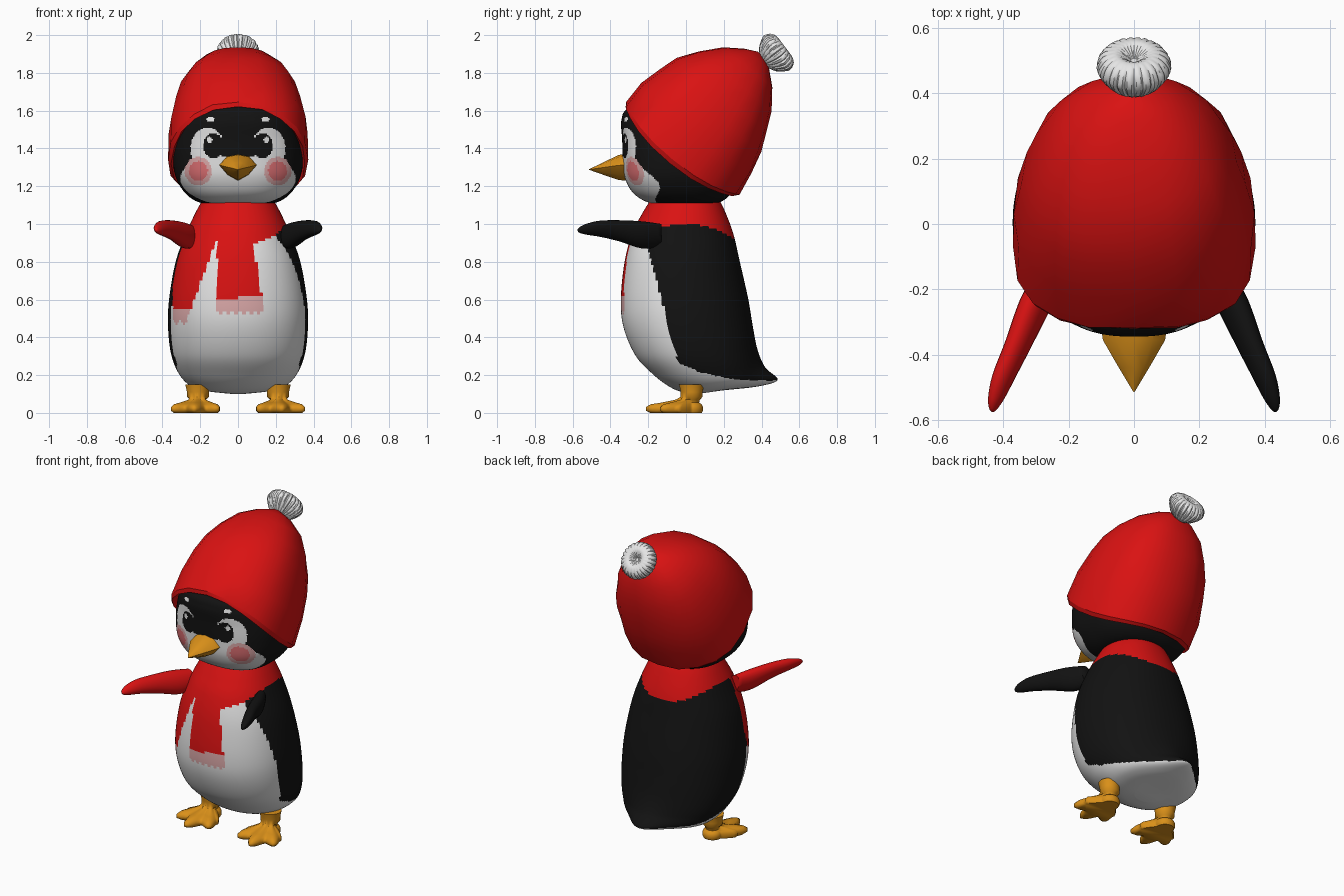
import bpy, bmesh, math, random
from mathutils import Vector

random.seed(4)
if "Cube" in bpy.data.objects:
    bpy.data.objects.remove(bpy.data.objects["Cube"])

COLOURS = {
    "black": (.006, .006, .006),
    "white": (.78, .78, .78),
    "red": (.7, .006, .006),
    "gold": (.7, .28, .01),
    "blush": (.72, .16, .17),
    "pale_pink": (.72, .4, .4),
}
NAMES = list(COLOURS)
MATERIALS = []
for label, rgb in COLOURS.items():
    mat = bpy.data.materials.new(label)
    mat.use_nodes = True
    mat.diffuse_color = (*rgb, 1)
    shader = next(n for n in mat.node_tree.nodes if n.type == "BSDF_PRINCIPLED")
    shader.inputs["Base Color"].default_value = (*rgb, 1)
    shader.inputs["Roughness"].default_value = .7
    MATERIALS.append(mat)


def spline(keys, steps):
    """Smooth curve through tuples of any length."""
    out = []
    for i in range(len(keys) - 1):
        a, b, c, d = (keys[min(max(i + k, 0), len(keys) - 1)] for k in (-1, 0, 1, 2))
        for s in range(steps):
            t = s / steps
            out.append([q + .5 * t * (r - p + t * (2 * p - 5 * q + 4 * r - w + t * (3 * (q - r) + w - p)))
                        for p, q, r, w in zip(a, b, c, d)])
    return out + [list(keys[-1])]


def around(segs, power=2):
    """Unit superellipse as (x, y) pairs."""
    def bend(v):
        return math.copysign(abs(v) ** (2 / power), v)
    angles = [math.tau * i / segs for i in range(segs)]
    return [(bend(math.cos(a)), bend(math.sin(a))) for a in angles]


def loft(name, rings, rule, angle=60):
    """Skin closed rings; rule is a colour name or a function of face centre and normal."""
    bm = bmesh.new()
    loops = [[bm.verts.new(p) for p in ring] for ring in rings]
    for low, high in zip(loops, loops[1:]):
        for i in range(len(low)):
            bm.faces.new((low[i - 1], low[i], high[i], high[i - 1]))
    bm.faces.new(loops[0])
    bm.faces.new(loops[-1])
    bmesh.ops.recalc_face_normals(bm, faces=bm.faces)
    for f in bm.faces:
        pick = rule if isinstance(rule, str) else rule(f.calc_center_median(), f.normal)
        f.material_index = NAMES.index(pick)
    mesh = bpy.data.meshes.new(name)
    bm.to_mesh(mesh)
    bm.free()
    for mat in MATERIALS:
        mesh.materials.append(mat)
    obj = bpy.data.objects.new(name, mesh)
    bpy.context.collection.objects.link(obj)
    bpy.ops.object.select_all(action="DESELECT")
    obj.select_set(True)
    bpy.context.view_layer.objects.active = obj
    bpy.ops.object.shade_smooth_by_angle(angle=math.radians(angle))
    return obj


def oval(x, z, cx, cz, rx, rz):
    return ((x - cx) / rx) ** 2 + ((z - cz) / rz) ** 2 < 1


# Body: front z, back z, half width, front y, back y, tail pull
def body_colour(c, n):
    x, y, z = c
    if z > 1 - 1.2 * y * y:
        return "red"
    if y < -.05:
        ragged = .012 * math.sin(x * 160)
        drop = .9 - z
        if -.11 < x < .08 + .16 * drop and z > .53 + ragged:
            return "red" if z > .61 + .1 * x else "pale_pink"
        if -.345 < x < -.12 - .37 * drop and z > .48 + ragged and y < -.1:
            return "red" if z > .55 else "pale_pink"
    if y < -.27 * (z - .12) or n.z < -.5:
        return "white"
    return "black"


body_keys = [
    (1.14, 1.14, .18, -.18, .17, 0), (1.05, 1.07, .225, -.235, .205, 0),
    (.95, .95, .275, -.285, .25, 0), (.8, .8, .33, -.325, .285, 0),
    (.6, .6, .365, -.345, .33, 0), (.45, .45, .37, -.33, .355, 0),
    (.3, .33, .355, -.265, .37, .01), (.2, .24, .32, -.17, .38, .04),
    (.14, .175, .27, -.09, .385, .1), (.11, .14, .2, -.02, .32, .06),
    (.1, .12, .08, .06, .2, 0)]
rings = []
for zf, zb, w, yf, yb, tail in spline(body_keys, 10):
    ring = []
    for cx, cy in around(128, 2.15):
        y = (yf + yb) / 2 + cy * (yb - yf) / 2
        if cy > 0:
            y += tail * cy * math.exp(-(cx * w / .13) ** 2)
        ring.append((cx * w, y, zf + (zb - zf) * (cy + 1) / 2))
    rings.append(ring)
loft("body", rings, body_colour)


# Head with painted face
def face_colour(c, n):
    x, z = abs(c.x), c.z
    if c.y > -.12:
        return "black"
    if oval(x, z, .21, 1.28, .05, .052):
        return "blush"
    if oval(x, z, .21, 1.28, .072, .075):
        return "pale_pink"
    if oval(x, z, .145, 1.555, .022, .011) or oval(x, z, .15, 1.445, .014, .017):
        return "white"
    if oval(x, z, .13, 1.415, .055, .065) or (x < .085 and z > 1.36):
        return "black"
    if oval(x, z, .16, 1.4, .092, .11) or oval(x, z, 0, 1.24, .305, .145):
        return "white"
    return "black"


head_keys = [
    (1.1, .13, -.13, .12), (1.12, .22, -.215, .19), (1.17, .285, -.285, .245),
    (1.25, .33, -.325, .28), (1.35, .345, -.335, .32), (1.45, .337, -.338, .34),
    (1.55, .305, -.342, .34), (1.62, .26, -.3, .32), (1.74, .16, -.1, .26)]
unit = around(240, 2.5)
rings = [[(cx * w, (yf + yb) / 2 + cy * (yb - yf) / 2, z) for cx, cy in unit]
         for z, w, yf, yb in spline(head_keys, 14)]
loft("head", rings, face_colour)

# Beak: y, scale
outline = [(0, .07), (.06, .058), (.1, .012), (.055, -.04), (0, -.07),
           (-.055, -.04), (-.1, .012), (-.06, .058)]
rings = [[(x * s, y, 1.3 - .012 * (1 - s) + z * s) for x, z in outline]
         for y, s in ((-.29, 1.05), (-.355, .95), (-.44, .46), (-.513, .02))]
loft("beak", rings, "gold", 35)

# Hat: tilted dome, keys are height, front, back, half width, sag at the sides
base = Vector((0, -.03, 1.385))
along, up = Vector((0, .775, -.632)), Vector((0, .632, .775))
hat_keys = [
    (.05, -.34, .34, .33, -.08), (0, -.375, .375, .355, -.085), (.02, -.39, .39, .372, -.08),
    (.15, -.387, .368, .37, -.04), (.27, -.362, .33, .345, -.01), (.37, -.328, .29, .315, 0),
    (.47, -.262, .238, .27, 0), (.57, -.172, .165, .2, 0), (.635, -.08, .09, .11, 0),
    (.668, -.015, .025, .02, 0)]
rings = []
for n, front, back, w, sag in hat_keys:
    ring = []
    for cx, cy in around(20, 2.3):
        wobble = 1 + random.uniform(-.012, .012)
        u = (front + back) / 2 + cy * (back - front) / 2
        ring.append(base + Vector((cx * w * wobble, 0, 0)) + along * u * wobble
                    + up * (n + sag * cx * cx))
    rings.append(ring)
loft("hat", rings, "red", 28)

# Pompom: gathered ribs turned about a tilted axis
axis, side = Vector((0, .8, .6)), Vector((0, -.6, .8))
knot = Vector((0, .4, 1.845))
rings = []
for r, t in spline([(.02, 0), (.035, .015), (.075, .04), (.106, .08), (.113, .11),
                    (.095, .142), (.06, .155), (.035, .145), (.01, .125)], 3):
    ring = []
    for i, (cx, cy) in enumerate(around(96)):
        rib = r * (1 - .07 * (i % 4 == 0) + random.uniform(-.015, .015))
        ring.append(knot + axis * t + Vector((cx * rib, 0, 0)) + side * cy * rib)
    rings.append(ring)
loft("pompom", rings, "white", 40)

# Flippers: x, y, z, half height, half thickness
flipper_keys = [
    (.25, -.13, .94, .06, .04), (.295, -.23, .942, .072, .05), (.35, -.36, .965, .055, .042),
    (.395, -.46, .975, .042, .036), (.42, -.53, .972, .028, .025), (.43, -.565, .968, .014, .012),
    (.432, -.575, .967, .002, .002)]
for sign, label, colour in ((1, "left_flipper", "black"), (-1, "right_flipper", "red")):
    rings = [[(sign * (x + cx * t + .25 * cy * h), y, z + cy * h) for cx, cy in around(20)]
             for x, y, z, h, t in spline(flipper_keys, 4)]
    loft(label, rings, colour)


# Feet: webbed three-toed outline blending up into a round leg
def toe_reach(a):
    if abs(a) > math.radians(54):
        return .06 + .1 * max(0, 1 - (abs(a) - math.radians(54)) / .6) ** 2
    return (.212 + .032 * math.cos(10 * a)) * (1 - .2 * abs(a))


foot_keys = [(.0, .9, 0), (.012, 1, 0), (.03, 1, 0), (.045, .9, 0), (.055, .65, .15),
             (.07, .35, .75), (.085, 0, 1), (.11, 0, 1), (.15, 0, 1.15)]
for sign, label in ((1, "left_foot"), (-1, "right_foot")):
    rings = []
    for z, spread, round_leg in foot_keys:
        ring = []
        for i in range(96):
            a = math.tau * i / 96 - math.pi
            r = max(toe_reach(a) * spread, .058 * max(round_leg, spread))
            turn = a + math.radians(5)
            ring.append((sign * (.212 + r * math.sin(turn)), .03 - r * math.cos(turn), z))
        rings.append(ring)
    loft(label, rings, "gold")
